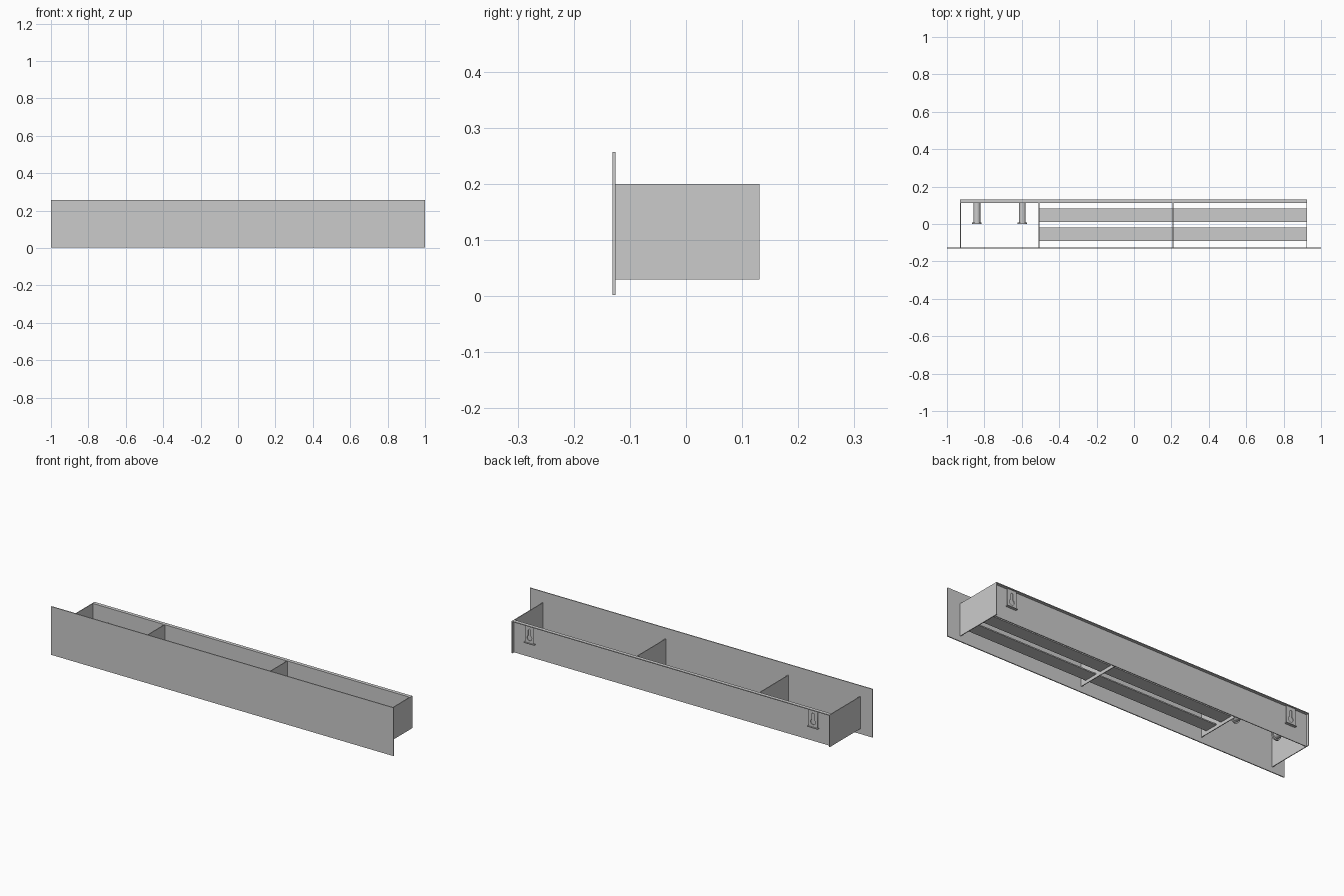
import bpy, math

if "Cube" in bpy.data.objects:
    bpy.data.objects.remove(bpy.data.objects["Cube"])

T = 0.004  # sheet thickness


def box(name, x0, x1, y0, y1, z0, z1):
    bpy.ops.mesh.primitive_cube_add(
        size=1, location=((x0 + x1) / 2, (y0 + y1) / 2, (z0 + z1) / 2))
    ob = bpy.context.object
    ob.name = name
    ob.scale = (x1 - x0, y1 - y0, z1 - z0)
    bpy.ops.object.transform_apply(location=False, rotation=False, scale=True)
    return ob


def cylinder_y(name, x, y0, y1, z, r):
    bpy.ops.mesh.primitive_cylinder_add(
        vertices=32, radius=r, depth=y1 - y0,
        location=(x, (y0 + y1) / 2, z), rotation=(math.pi / 2, 0, 0))
    ob = bpy.context.object
    ob.name = name
    bpy.ops.object.shade_smooth_by_angle()
    return ob


def outline_plate(name, outlines, location, thickness):
    # filled outline with holes, standing in the xz plane
    cu = bpy.data.curves.new(name, 'CURVE')
    cu.dimensions = '2D'
    cu.fill_mode = 'BOTH'
    cu.extrude = thickness / 2
    for pts in outlines:
        sp = cu.splines.new('POLY')
        sp.points.add(len(pts) - 1)
        for p, (x, z) in zip(sp.points, pts):
            p.co = (x, z, 0, 1)
        sp.use_cyclic_u = True
    ob = bpy.data.objects.new(name, cu)
    bpy.context.collection.objects.link(ob)
    ob.location = location
    ob.rotation_euler = (math.pi / 2, 0, 0)
    bpy.ops.object.select_all(action='DESELECT')
    ob.select_set(True)
    bpy.context.view_layer.objects.active = ob
    bpy.ops.object.convert(target='MESH')


def arc(cx, cz, r, a0, a1, n):
    return [(cx + r * math.cos(math.radians(a0 + (a1 - a0) * i / n)),
             cz + r * math.sin(math.radians(a0 + (a1 - a0) * i / n)))
            for i in range(n + 1)]


# Wide front panel
box("front_panel", -1, 1, -0.131, -0.126, 0.002, 0.257)

# Back panel with a lip folded backwards along its top
box("back_panel", -0.928, 0.926, 0.112, 0.112 + T, 0.03, 0.2)
box("back_top_lip", -0.928, 0.926, 0.112, 0.131, 0.2 - T, 0.2)

# End panels
box("left_end_panel", -0.93, -0.93 + T, -0.126, 0.131, 0.03, 0.2)
box("right_end_panel", 0.926 - T, 0.926, -0.126, 0.131, 0.03, 0.2)

# Inner dividers
for i, x in enumerate((-0.508, 0.208)):
    box(f"divider_{i + 1}", x - T / 2, x + T / 2, -0.126, 0.112, 0.03, 0.2)

# Long slats low between the inner divider and the right end
for i, (y0, y1) in enumerate(((-0.092, -0.02), (0.012, 0.084))):
    box(f"slat_{i + 1}", -0.508, 0.924, y0, y1, 0.047, 0.053)

# Round pegs with a wider head
for i, x in enumerate((-0.84, -0.597)):
    cylinder_y(f"peg_shaft_{i + 1}", x, 0.005, 0.113, 0.105, 0.018)
    cylinder_y(f"peg_head_{i + 1}", x, 0.0, 0.008, 0.105, 0.025)

# Wall hangers with keyhole slots on the back
keyhole = arc(0, -0.018, 0.014, 120, 420, 18) + arc(0, 0.022, 0.007, 0, 180, 8)
plate = [(-0.026, -0.045), (0.026, -0.045), (0.026, 0.045), (-0.026, 0.045)]
for side, s in (("left", -1), ("right", 1)):
    x = 0.828 * s
    outline_plate(f"{side}_hanger_plate", [plate, keyhole], (x, 0.122, 0.151), 0.003)
    box(f"{side}_hanger_foot", x - 0.03, x + 0.03, 0.114, 0.129, 0.103, 0.107)
